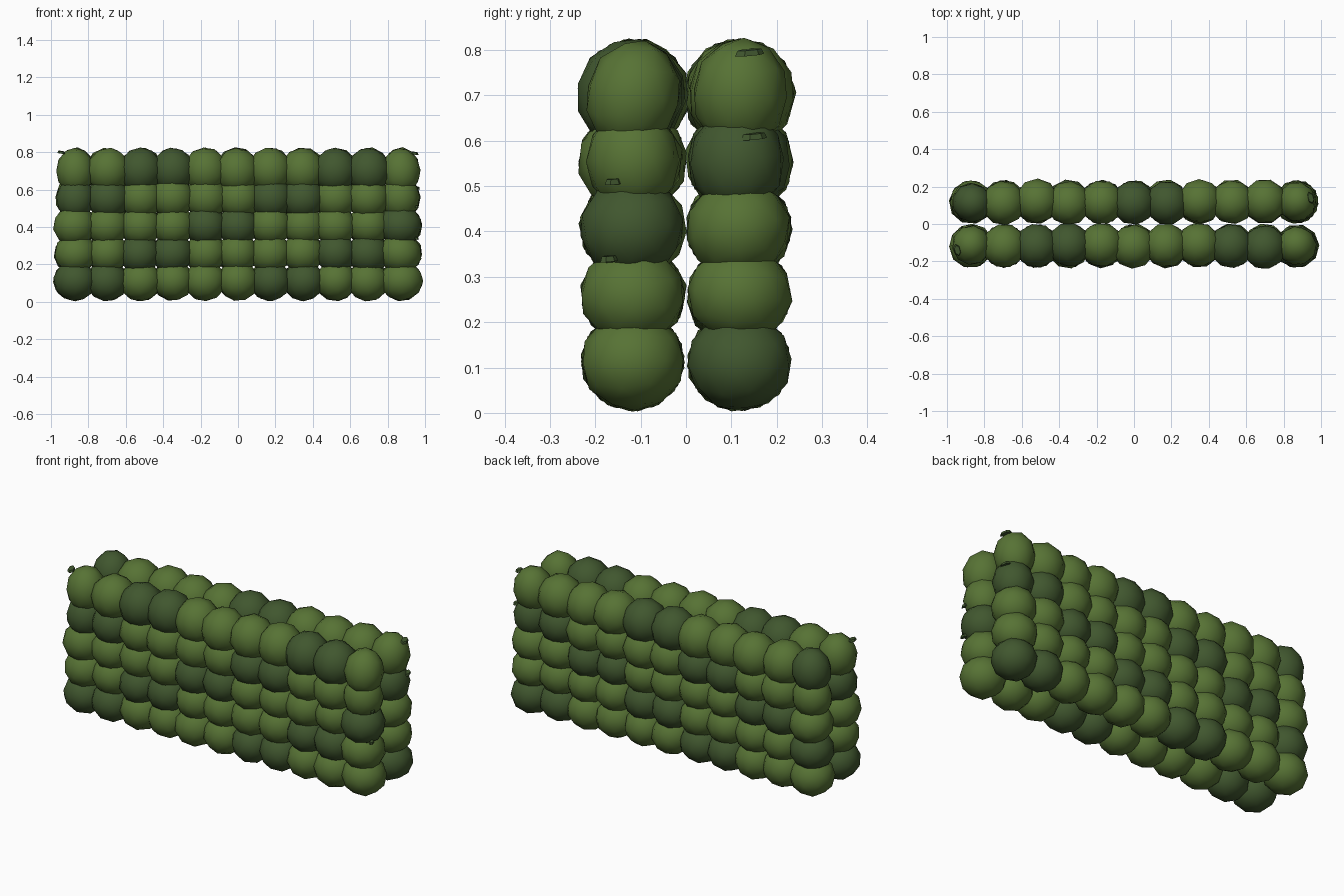
import bpy, bmesh, random
from mathutils import Matrix, Vector

if "Cube" in bpy.data.objects:
    bpy.data.objects.remove(bpy.data.objects["Cube"])

random.seed(7)

def material(name, color):
    m = bpy.data.materials.new(name)
    m.diffuse_color = color
    m.use_nodes = True
    m.node_tree.nodes["Principled BSDF"].inputs["Base Color"].default_value = m.diffuse_color
    return m

light = material("leaf_green", (0.095, 0.17, 0.035, 1))
dark = material("deep_green", (0.052, 0.095, 0.028, 1))

def ball_mesh(name, mat):
    bm = bmesh.new()
    bmesh.ops.create_icosphere(bm, subdivisions=2, radius=1)
    for f in bm.faces:
        f.smooth = True
    me = bpy.data.meshes.new(name)
    bm.to_mesh(me)
    bm.free()
    me.materials.append(mat)
    return me

balls = [ball_mesh("light_foliage", light), ball_mesh("dark_foliage", dark)]

def place(name, me, loc, rot, scale):
    ob = bpy.data.objects.new(name, me)
    ob.location, ob.rotation_euler, ob.scale = loc, rot, scale
    bpy.context.collection.objects.link(ob)
    return ob

# Foliage: two hedge walls, 5 rows of 11 clumps, diagonal dark pairs
COLS, ROWS, STEP = 11, 5, 0.174
row_z = [0.113, 0.26, 0.408, 0.555, 0.702]
radii_y = [0.111, 0.112, 0.114, 0.117, 0.119]
radii_z = [0.109, 0.110, 0.112, 0.116, 0.124]
for side, y, shift in (("front", -0.117, 0), ("back", 0.117, 3)):
    for j in range(ROWS):
        for i in range(COLS):
            is_dark = (i - 2 * j + shift) % 6 < 2
            x = (i - (COLS - 1) / 2) * STEP
            end = i in (0, COLS - 1)
            rx = (0.118 if j < 3 else 0.106) if end else 0.117
            jit = lambda a: random.uniform(-a, a)
            ry = radii_y[j] - (0.006 if end else 0)
            place(f"{side}_foliage_{j}_{i}", balls[is_dark],
                  (x + jit(0.004), y + jit(0.003 * (j + 1) / 2), row_z[j] + jit(0.002)),
                  (jit(0.2), jit(0.2), jit(3.1)),
                  ((rx + ry) / 2 + 0.001 if not end else rx, ry if not end else rx - 0.002, radii_z[j]))

# Small loose leaves poking out near the ends
def leaf(name, loc, r):
    bm = bmesh.new()
    bmesh.ops.create_cone(bm, cap_ends=True, segments=6, radius1=r, radius2=r * 0.8, depth=0.012)
    me = bpy.data.meshes.new(name)
    bm.to_mesh(me)
    bm.free()
    me.materials.append(dark)
    place(name, me, loc, (0.1, 0.1, 0.3), (0.55, 1, 1))

leaf("leaf_top_left", (-0.945, -0.14, 0.80), 0.034)
leaf("leaf_top_right", (0.945, 0.14, 0.795), 0.034)
leaf("leaf_upper_right", (0.955, 0.15, 0.61), 0.03)
leaf("leaf_mid_right", (0.955, -0.16, 0.51), 0.02)
leaf("leaf_low_right", (0.955, -0.17, 0.34), 0.02)
